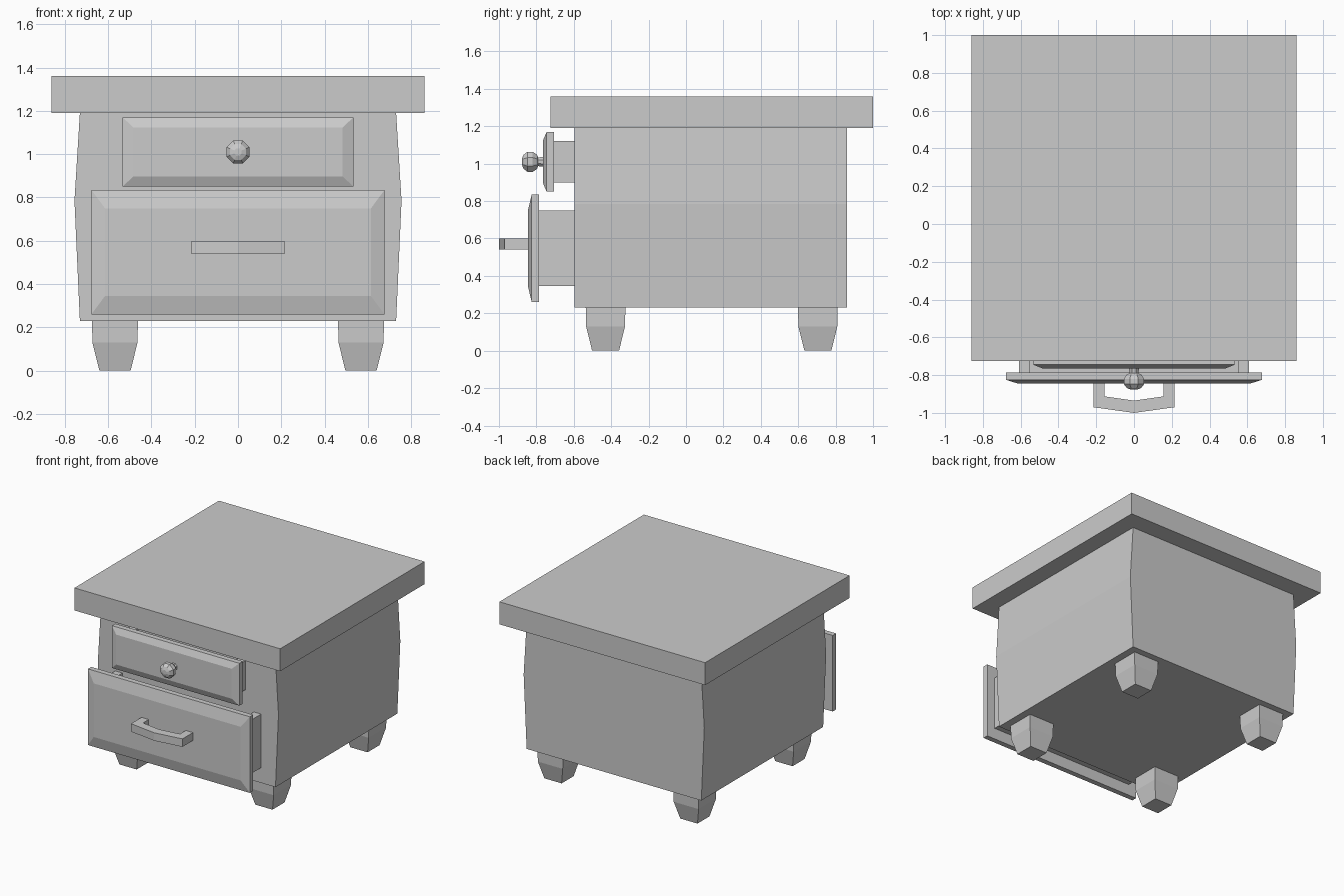
import bpy, math

if "Cube" in bpy.data.objects:
    bpy.data.objects.remove(bpy.data.objects["Cube"])


def make(name, verts, faces):
    me = bpy.data.meshes.new(name)
    me.from_pydata(verts, [], faces)
    me.validate()
    ob = bpy.data.objects.new(name, me)
    bpy.context.collection.objects.link(ob)
    return ob


def loft(name, rings):
    """Skin closed rings of equal length and cap both ends."""
    n = len(rings[0])
    verts = [v for r in rings for v in r]
    faces = [(k * n + i, k * n + (i + 1) % n, (k + 1) * n + (i + 1) % n, (k + 1) * n + i)
             for k in range(len(rings) - 1) for i in range(n)]
    faces += [tuple(reversed(range(n))), tuple(range((len(rings) - 1) * n, len(rings) * n))]
    return make(name, verts, faces)


def rect_z(x0, x1, y0, y1, z):
    return [(x0, y0, z), (x1, y0, z), (x1, y1, z), (x0, y1, z)]


def rect_y(hx, z0, z1, y):
    return [(-hx, y, z0), (hx, y, z0), (hx, y, z1), (-hx, y, z1)]


def box(name, x0, x1, y0, y1, z0, z1):
    return loft(name, [rect_z(x0, x1, y0, y1, z) for z in (z0, z1)])


# Table top and bulging body
box("table_top", -0.86, 0.86, -0.725, 1.0, 1.19, 1.36)
loft("body", [rect_z(-w, w, -0.595, 0.86, z)
              for w, z in ((0.73, 0.23), (0.755, 0.785), (0.73, 1.19))])

# Tapered legs
for row, cy in (("front", -0.43), ("back", 0.705)):
    for side, s in (("left", -1), ("right", 1)):
        cx = s * 0.568
        loft(f"{row}_{side}_leg",
             [rect_z(cx - h, cx + h, cy - h, cy + h, z)
              for h, z in ((0.072, 0.0), (0.104, 0.13), (0.106, 0.23))])


# Drawers: bevelled front panel with an open tray behind it
def drawer(name, hx, z0, z1, back, ix, iz, tray_hx):
    loft(name + "_panel", [rect_y(hx, z0, z1, back),
                           rect_y(hx, z0, z1, back - 0.04),
                           rect_y(hx - ix, z0 + iz, z1 - iz, back - 0.06)])
    t, end = 0.06, 0.7
    b, c = (z0 + iz, z1 - iz) if iz > 0.06 else (z0 + 0.05, z1 - 0.05)
    box(name + "_tray_floor", -tray_hx, tray_hx, back, end, b, b + t)
    box(name + "_tray_left", -tray_hx, -tray_hx + t, back, end, b + t, c)
    box(name + "_tray_right", tray_hx - t, tray_hx, back, end, b + t, c)
    box(name + "_tray_back", -tray_hx + t, tray_hx - t, end - t, end, b + t, c)


drawer("upper_drawer", 0.533, 0.85, 1.17, -0.705, 0.05, 0.047, 0.48)
drawer("lower_drawer", 0.677, 0.26, 0.835, -0.785, 0.063, 0.085, 0.61)

# Eight-sided knob turned around the y axis
profile = [(0.03, -0.755), (0.025, -0.79), (0.042, -0.797), (0.058, -0.82),
           (0.058, -0.848), (0.04, -0.869), (0.018, -0.877)]
loft("drawer_knob", [[(r * math.cos(math.pi * (i + 0.5) / 4), y,
                       1.01 + r * math.sin(math.pi * (i + 0.5) / 4)) for i in range(8)]
                     for r, y in profile])

# Bent bar handle, swept as flat cross-sections along its path
pairs = [((-0.215, -0.84), (-0.155, -0.84)), ((-0.215, -0.97), (-0.155, -0.913)),
         ((0, -1.0), (0, -0.935)),
         ((0.215, -0.97), (0.155, -0.913)), ((0.215, -0.84), (0.155, -0.84))]
loft("drawer_handle", [[(*o, 0.54), (*i, 0.54), (*i, 0.60), (*o, 0.60)] for o, i in pairs])

# Consistent outward normals
import bmesh
for ob in bpy.data.objects:
    bm = bmesh.new()
    bm.from_mesh(ob.data)
    bmesh.ops.recalc_face_normals(bm, faces=bm.faces)
    bm.to_mesh(ob.data)
    bm.free()
